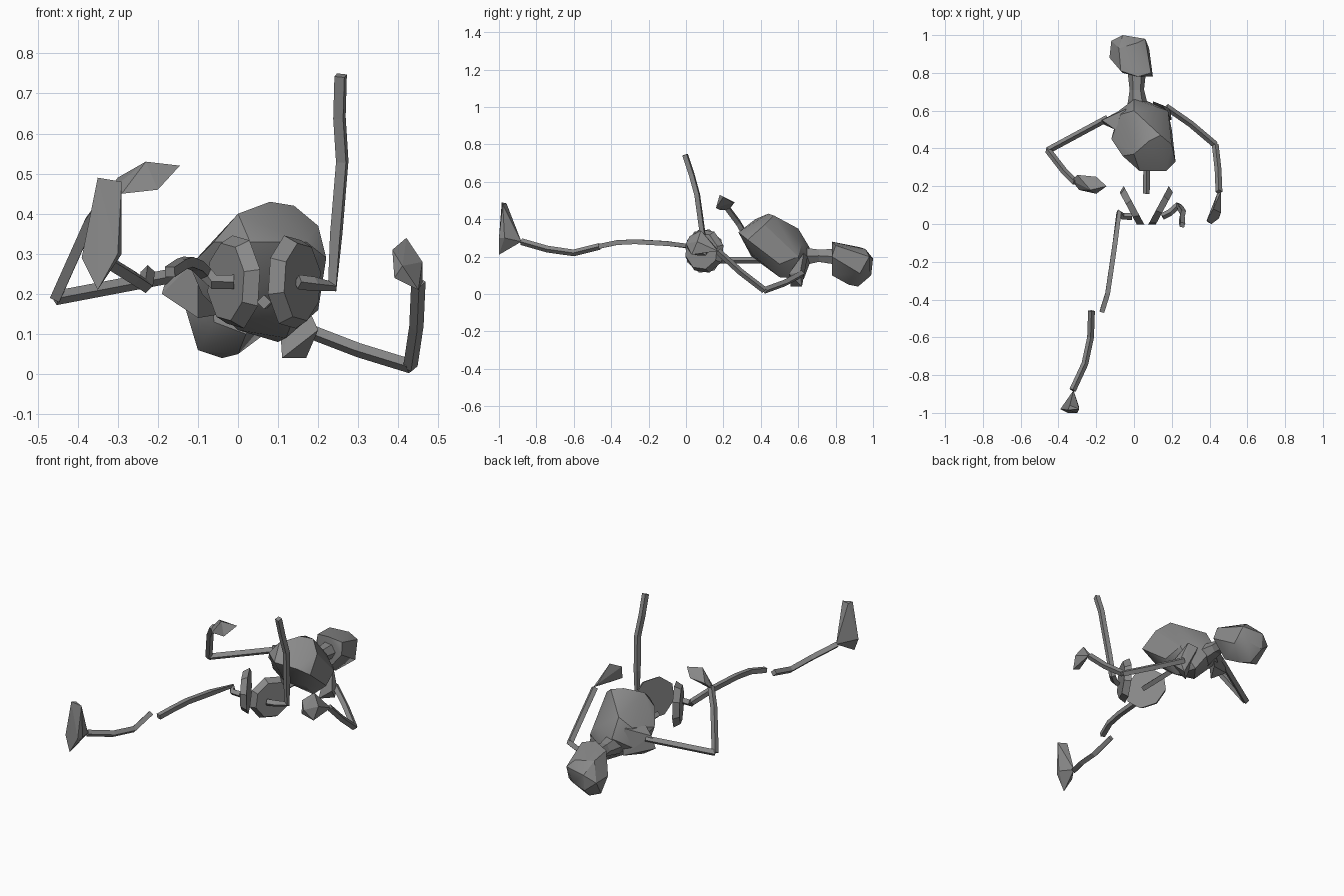
import bpy
import bmesh
import math
from mathutils import Matrix, Vector

default_cube = bpy.data.objects.get("Cube")
if default_cube:
    bpy.data.objects.remove(default_cube, do_unlink=True)

# One bone colour for the whole skeleton
bone_grey = bpy.data.materials.new("bone_grey")
bone_grey.use_nodes = True
shade = (0.25, 0.25, 0.25, 1)
bone_grey.diffuse_color = shade
bone_grey.node_tree.nodes["Principled BSDF"].inputs["Base Color"].default_value = shade


def add_object(name, mesh, smooth_angle=None):
    """Link a finished mesh and give it the bone colour."""
    part = bpy.data.objects.new(name, mesh)
    bpy.context.collection.objects.link(part)
    mesh.materials.clear()
    mesh.materials.append(bone_grey)
    if smooth_angle:
        bpy.ops.object.select_all(action="DESELECT")
        bpy.context.view_layer.objects.active = part
        part.select_set(True)
        bpy.ops.object.shade_smooth_by_angle(angle=math.radians(smooth_angle))
    return part


def mesh_from(name, bm, smooth_angle=None):
    bmesh.ops.recalc_face_normals(bm, faces=bm.faces)
    mesh = bpy.data.meshes.new(name)
    bm.to_mesh(mesh)
    bm.free()
    return add_object(name, mesh, smooth_angle)


def faceted_block(name, corners, smooth_angle=None):
    """Convex faceted volume wrapped around a few corner points."""
    bm = bmesh.new()
    for corner in corners:
        bm.verts.new(corner)
    wrapped = bmesh.ops.convex_hull(bm, input=bm.verts)
    spare = [v for v in wrapped["geom_interior"] if isinstance(v, bmesh.types.BMVert)]
    bmesh.ops.delete(bm, geom=spare, context="VERTS")
    return mesh_from(name, bm, smooth_angle)


def long_bone(name, path, thickness=0.018, scales=None, rounding=0):
    """Thin angular bone swept along a path."""
    curve = bpy.data.curves.new(name + "_path", "CURVE")
    curve.dimensions = "3D"
    curve.bevel_depth = thickness
    curve.bevel_resolution = rounding
    curve.use_fill_caps = True
    spline = curve.splines.new("POLY")
    spline.points.add(len(path) - 1)
    for index, place in enumerate(path):
        spline.points[index].co = (*place, 1)
        spline.points[index].radius = scales[index] if scales else 1
    spline.use_smooth = False
    helper = bpy.data.objects.new(name + "_helper", curve)
    mesh = bpy.data.meshes.new_from_object(helper)
    mesh.name = name
    bpy.data.objects.remove(helper)
    bpy.data.curves.remove(curve)
    return add_object(name, mesh)


def hip_plate(name, side):
    """Eight-sided pelvis plate, bevelled towards the outside."""
    bm = bmesh.new()
    bmesh.ops.create_cone(bm, cap_ends=True, segments=8,
                          radius1=0.12, radius2=0.1, depth=0.035)
    outward = Vector((side * 0.88, -0.47, 0))
    turn = outward.to_track_quat("Z", "Y").to_matrix().to_4x4()
    spin = Matrix.Rotation(math.radians(15), 4, "Z")
    centre = Matrix.Translation((0.065 + side * 0.08, 0.09, 0.23))
    bm.transform(centre @ turn @ spin)
    return mesh_from(name, bm)


# Head and neck
faceted_block("skull", [
    (-0.13, 0.88, 0.16), (-0.12, 0.97, 0.15), (-0.06, 1, 0.19), (0.06, 0.98, 0.2),
    (0.08, 0.93, 0.11), (0.1, 0.78, 0.2), (0.09, 0.8, 0.26), (0.02, 0.78, 0.28),
    (-0.07, 0.81, 0.26), (-0.08, 0.93, 0.25), (0.02, 0.96, 0.24), (-0.06, 0.99, 0.1),
    (0.02, 0.98, 0.12), (-0.04, 0.92, 0.04), (-0.1, 0.9, 0.06), (0, 0.87, 0.05),
    (-0.06, 0.8, 0.13), (0.02, 0.78, 0.1)], 30)
long_bone("neck", [(0.02, 0.6, 0.2), (0.015, 0.71, 0.205), (0.015, 0.8, 0.2)],
          0.04, scales=(1.5, 0.95, 1.2), rounding=1)

# Ribcage and shoulders
faceted_block("ribcage", [
    (0.03, 0.28, 0.33), (0.17, 0.28, 0.33), (0.22, 0.33, 0.29), (0.2, 0.42, 0.37),
    (0.14, 0.47, 0.42), (0.08, 0.44, 0.43), (0, 0.37, 0.4), (-0.06, 0.36, 0.33),
    (-0.12, 0.45, 0.27), (-0.09, 0.44, 0.2), (0.05, 0.35, 0.2), (0.16, 0.37, 0.2),
    (0, 0.5, 0.11), (0.12, 0.5, 0.09), (0.2, 0.5, 0.16), (0.18, 0.6, 0.2),
    (0.1, 0.63, 0.08), (0.12, 0.62, 0.27), (0, 0.6, 0.35), (-0.07, 0.58, 0.3),
    (-0.08, 0.6, 0.2), (0, 0.66, 0.25), (0.05, 0.66, 0.16)], 30)
faceted_block("right_shoulder", [
    (-0.19, 0.54, 0.2), (-0.17, 0.55, 0.27), (-0.1, 0.5, 0.29), (-0.1, 0.52, 0.14),
    (-0.04, 0.61, 0.3), (-0.04, 0.62, 0.15)])
faceted_block("left_shoulder", [
    (0.19, 0.61, 0.11), (0.17, 0.62, 0.04), (0.11, 0.56, 0.04), (0.2, 0.55, 0.11),
    (0.1, 0.65, 0.2), (0.15, 0.63, 0.22)])

# Lower spine and pelvis
long_bone("lower_spine", [(0.065, 0.16, 0.18), (0.07, 0.42, 0.18)])
hip_plate("right_hip_plate", -1)
hip_plate("left_hip_plate", 1)

# Legs
long_bone("right_thigh", [
    (-0.01, 0.04, 0.23), (-0.06, 0.04, 0.23), (-0.08, 0.06, 0.25), (-0.1, -0.1, 0.27),
    (-0.125, -0.27, 0.28), (-0.14, -0.37, 0.275), (-0.17, -0.465, 0.255)])
long_bone("right_shin", [
    (-0.225, -0.46, 0.255), (-0.23, -0.6, 0.22), (-0.26, -0.74, 0.24), (-0.325, -0.88, 0.28)])
faceted_block("right_foot", [
    (-0.35, -0.985, 0.49), (-0.29, -0.98, 0.48), (-0.29, -0.97, 0.3), (-0.35, -1, 0.21),
    (-0.39, -0.98, 0.29), (-0.3, -1, 0.3), (-0.32, -0.88, 0.28), (-0.34, -0.96, 0.485)])
long_bone("left_thigh", [
    (0.15, 0.04, 0.23), (0.19, 0.06, 0.225), (0.235, 0.1, 0.22), (0.245, 0.085, 0.35),
    (0.26, 0.06, 0.53), (0.253, 0.03, 0.64), (0.256, -0.005, 0.745)])

# Arms
long_bone("right_upper_arm", [(-0.14, 0.56, 0.25), (-0.455, 0.39, 0.19)])
long_bone("right_forearm", [(-0.455, 0.39, 0.19), (-0.37, 0.28, 0.38), (-0.31, 0.22, 0.46)])
faceted_block("right_hand", [
    (-0.33, 0.23, 0.45), (-0.29, 0.18, 0.45), (-0.2, 0.16, 0.46), (-0.145, 0.2, 0.52),
    (-0.23, 0.18, 0.53), (-0.2, 0.25, 0.49), (-0.3, 0.26, 0.49)])
long_bone("left_upper_arm", [(0.17, 0.62, 0.11), (0.3, 0.53, 0.06), (0.43, 0.42, 0.02)])
long_bone("left_forearm", [(0.43, 0.42, 0.02), (0.445, 0.29, 0.12), (0.45, 0.17, 0.23)])
faceted_block("left_hand", [
    (0.46, 0.17, 0.23), (0.42, 0.08, 0.34), (0.46, 0.06, 0.28), (0.45, 0.03, 0.21),
    (0.39, 0.01, 0.24), (0.385, 0.02, 0.31), (0.41, 0, 0.27), (0.44, 0.16, 0.25)])
